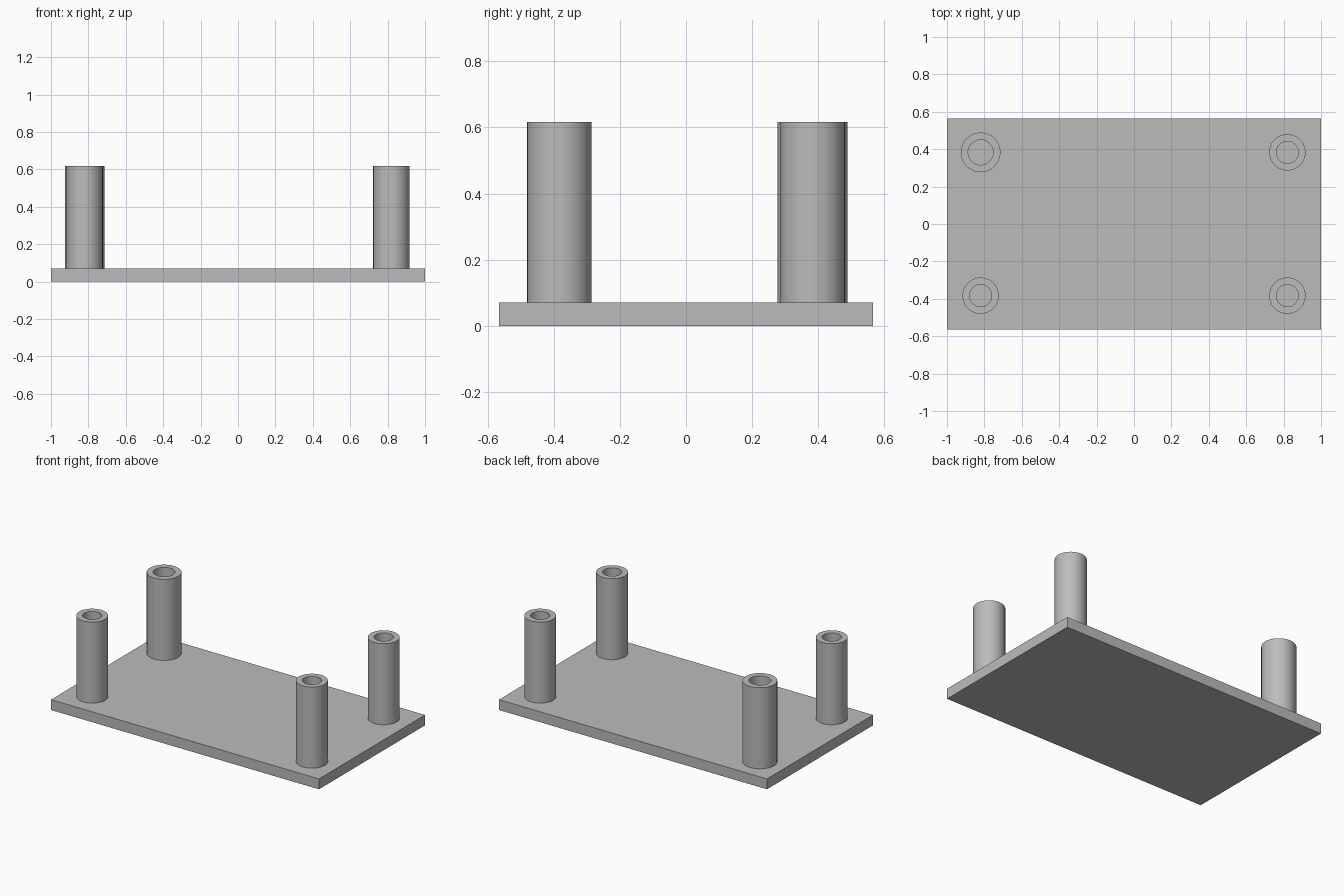
import bpy
import bmesh
import math

SIDES = 64
PLATE_TOP = 0.07
POST_TOP = 0.617

if "Cube" in bpy.data.objects:
    bpy.data.objects.remove(bpy.data.objects["Cube"])

# Single plain grey for every part
grey = bpy.data.materials.new("plain_grey")
grey.use_nodes = True
colour = (0.5, 0.5, 0.5, 1)
grey.diffuse_color = colour
grey.node_tree.nodes["Principled BSDF"].inputs["Base Color"].default_value = colour


def add_object(name, bm):
    bmesh.ops.recalc_face_normals(bm, faces=bm.faces)
    mesh = bpy.data.meshes.new(name)
    bm.to_mesh(mesh)
    bm.free()
    mesh.materials.append(grey)
    obj = bpy.data.objects.new(name, mesh)
    bpy.context.collection.objects.link(obj)
    return obj


def add_post(name, x, y, outer, inner):
    """Hollow post: a rectangular wall section turned about its own axis."""
    bm = bmesh.new()
    section = [(outer, PLATE_TOP), (outer, POST_TOP), (inner, POST_TOP), (inner, PLATE_TOP)]
    verts = [bm.verts.new((r, 0, z)) for r, z in section]
    edges = [bm.edges.new((verts[i], verts[(i + 1) % 4])) for i in range(4)]
    bmesh.ops.spin(bm, geom=verts + edges, cent=(0, 0, 0), axis=(0, 0, 1),
                   angle=math.tau, steps=SIDES, use_merge=True)
    bmesh.ops.remove_doubles(bm, verts=bm.verts, dist=0.0001)
    obj = add_object(name, bm)
    obj.location = (x, y, 0)
    bpy.ops.object.select_all(action="DESELECT")
    obj.select_set(True)
    bpy.context.view_layer.objects.active = obj
    bpy.ops.object.shade_smooth_by_angle(angle=math.radians(30))


# Flat base plate
bm = bmesh.new()
bmesh.ops.create_cube(bm, size=1)
bmesh.ops.scale(bm, vec=(2, 1.13, PLATE_TOP), verts=bm.verts)
bmesh.ops.translate(bm, vec=(0, 0, PLATE_TOP / 2), verts=bm.verts)
add_object("base_plate", bm)

# Corner posts; the back right one is slightly thicker
for side, x in (("left", 0.82), ("right", -0.82)):
    for end, y in (("front", -0.383), ("back", 0.383)):
        thick = side == "right" and end == "back"
        outer, inner = (0.106, 0.067) if thick else (0.097, 0.059)
        add_post(f"{end}_{side}_post", x, y, outer, inner)
